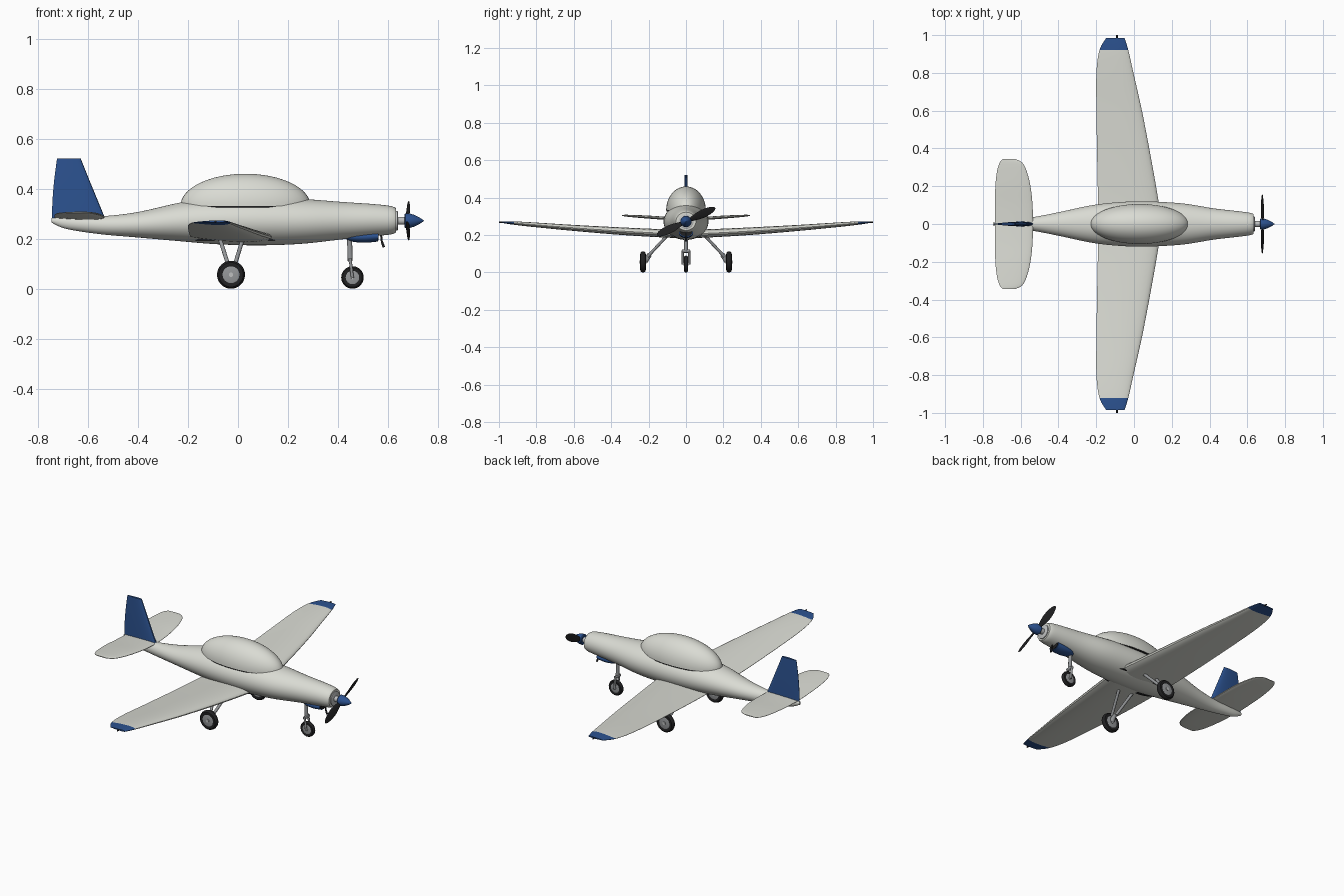
import bpy, bmesh, math
from mathutils import Vector

if "Cube" in bpy.data.objects:
    bpy.data.objects.remove(bpy.data.objects["Cube"])


def material(name, rgb):
    m = bpy.data.materials.new(name)
    m.diffuse_color = (*rgb, 1)
    m.use_nodes = True
    m.node_tree.nodes["Principled BSDF"].inputs["Base Color"].default_value = m.diffuse_color
    return m


WHITE = material("off white paint", (0.70, 0.71, 0.655))
BLUE = material("blue paint", (0.025, 0.085, 0.28))
BLACK = material("black rubber", (0.015, 0.015, 0.016))
GREY = material("grey metal", (0.30, 0.31, 0.32))
STEEL = material("light steel", (0.52, 0.53, 0.53))


def finish(name, bm, mats, rule=None, angle=35):
    bmesh.ops.recalc_face_normals(bm, faces=bm.faces)
    for f in bm.faces:
        f.smooth = True
        f.material_index = rule(f) if rule else 0
    me = bpy.data.meshes.new(name)
    bm.to_mesh(me)
    bm.free()
    me.set_sharp_from_angle(angle=math.radians(angle))
    for m in mats:
        me.materials.append(m)
    ob = bpy.data.objects.new(name, me)
    bpy.context.collection.objects.link(ob)
    return ob


def loft(name, rings, mats, rule=None, angle=35):
    """Skin a list of equal-length point rings and cap both ends."""
    bm = bmesh.new()
    rows = [[bm.verts.new(p) for p in r] for r in rings]
    n = len(rows[0])
    for a, b in zip(rows, rows[1:]):
        for i in range(n):
            j = (i + 1) % n
            bm.faces.new((a[i], a[j], b[j], b[i]))
    bm.faces.new(rows[0])
    bm.faces.new(rows[-1])
    return finish(name, bm, mats, rule, angle)


def smooth_rows(rows, steps=5):
    """Catmull-Rom interpolation through table rows."""
    out = []
    for i in range(len(rows) - 1):
        p0, p1 = rows[max(i - 1, 0)], rows[i]
        p2, p3 = rows[i + 1], rows[min(i + 2, len(rows) - 1)]
        for s in range(steps):
            t = s / steps
            out.append([0.5 * (2 * b + (c - a) * t + (2 * a - 5 * b + 4 * c - d) * t * t
                               + (3 * b - a - 3 * c + d) * t ** 3)
                        for a, b, c, d in zip(p0, p1, p2, p3)])
    return out + [list(rows[-1])]


def lathe(name, origin, axis, profile, mat, n=40, angle=35):
    """Revolve (distance along axis, radius) pairs."""
    o, d = Vector(origin), Vector(axis).normalized()
    u = d.orthogonal().normalized()
    v = d.cross(u)
    rings = [[o + d * h + (u * math.cos(k * math.tau / n) + v * math.sin(k * math.tau / n)) * r
              for k in range(n)] for h, r in profile]
    return loft(name, rings, [mat], angle=angle)


def rod(name, p, q, r, mat):
    d = Vector(q) - Vector(p)
    return lathe(name, p, d, [(0, r), (d.length, r)], mat, 16)


def oval(x, hw, top, bot, n=48):
    zc, hh = (top + bot) / 2, (top - bot) / 2
    return [(x, hw * math.cos(k * math.tau / n), zc + hh * math.sin(k * math.tau / n)) for k in range(n)]


def airfoil(le, te, thick, n=14):
    """Closed section as (chordwise x, offset) pairs."""
    def half(c):
        return 5 * thick * (0.2969 * math.sqrt(c) - 0.126 * c - 0.3516 * c ** 2 + 0.2843 * c ** 3 - 0.1015 * c ** 4)
    cs = [(1 - math.cos(math.pi * k / n)) / 2 for k in range(n + 1)]
    pts = [(c, half(c) + 0.0006) for c in cs] + [(c, -half(c) - 0.0006) for c in reversed(cs[1:])]
    return [(le + (te - le) * c, o) for c, o in pts]


def mirror(ob):
    m = ob.modifiers.new("mirror", 'MIRROR')
    m.use_axis = (False, True, False)
    m.merge_threshold = 0.0005
    return ob


# Fuselage: x, half width, top, bottom
body = [(-0.747, 0.007, 0.283, 0.265), (-0.70, 0.016, 0.287, 0.243), (-0.63, 0.025, 0.288, 0.229),
        (-0.53, 0.037, 0.291, 0.216), (-0.40, 0.062, 0.307, 0.205), (-0.23, 0.098, 0.345, 0.190),
        (-0.10, 0.114, 0.362, 0.179), (0.03, 0.120, 0.368, 0.174), (0.16, 0.116, 0.366, 0.175),
        (0.28, 0.106, 0.358, 0.182), (0.42, 0.083, 0.347, 0.198), (0.54, 0.069, 0.339, 0.210),
        (0.61, 0.060, 0.331, 0.217), (0.633, 0.053, 0.322, 0.225)]
loft("fuselage", [oval(*r) for r in smooth_rows(body)], [WHITE])

# Canopy: flat-bottomed half ellipsoid on a dark sill
bm = bmesh.new()
bmesh.ops.create_uvsphere(bm, u_segments=56, v_segments=32, radius=1)
bmesh.ops.delete(bm, geom=[v for v in bm.verts if v.co.z < -0.01], context='VERTS')
for v in bm.verts:
    v.co = (0.03 + 0.26 * v.co.x, 0.106 * v.co.y, 0.332 + 0.128 * v.co.z)
bmesh.ops.holes_fill(bm, edges=[e for e in bm.edges if e.is_boundary])
finish("canopy", bm, [WHITE, BLACK], lambda f: int(f.normal.z < -0.9))
sill = [[(0.03 + 0.255 * math.cos(k * math.tau / 56), 0.104 * math.sin(k * math.tau / 56), z)
         for k in range(56)] for z in (0.326, 0.332)]
loft("canopy_sill", sill, [BLACK])

# Wings with blue tips: y, leading x, trailing x, z, thickness ratio
wing = [(0, 0.145, -0.185, 0.206, 0.044), (0.12, 0.130, -0.190, 0.209, 0.043), (0.35, 0.090, -0.195, 0.221, 0.039),
        (0.60, 0.042, -0.199, 0.238, 0.031), (0.80, -0.003, -0.199, 0.254, 0.024),
        (0.92, -0.030, -0.183, 0.264, 0.017), (0.985, -0.050, -0.147, 0.269, 0.007)]
rings = [[(x, y, z + o) for x, o in airfoil(le, te, th)] for y, le, te, z, th in smooth_rows(wing, 4)]
mirror(loft("wings", rings, [WHITE, BLUE], lambda f: int(f.calc_center_median().y > 0.921)))
mirror(rod("wingtip_light", (-0.09, 0.98, 0.269), (-0.09, 1.0, 0.269), 0.004, BLACK))

# Dark wing root seam showing along the belly
seam = [(x, 0.083 * math.sqrt(max(0.02, 1 - ((x - 0.005) / 0.2) ** 4)), 0.198, 0.192)
        for x in [-0.19 + 0.0325 * k for k in range(13)]]
loft("wing_root_seam", [[(x, s * w, z) for s, z in ((-1, a), (1, a), (1, b), (-1, b))]
                        for x, w, a, b in seam], [BLACK])

# Tailplane
tail = [(0, -0.535, -0.735, 0.284, 0.016), (0.10, -0.537, -0.735, 0.289, 0.016), (0.20, -0.548, -0.734, 0.296, 0.015),
        (0.28, -0.568, -0.725, 0.301, 0.012), (0.325, -0.592, -0.711, 0.304, 0.008),
        (0.343, -0.625, -0.695, 0.305, 0.003)]
rings = [[(x, y, z + o) for x, o in airfoil(le, te, th)] for y, le, te, z, th in smooth_rows(tail, 4)]
mirror(loft("tailplane", rings, [WHITE]))

# Fin: z, leading x, trailing x, thickness
fin = [(0.280, -0.531, -0.745, 0.024), (0.36, -0.564, -0.742, 0.022),
       (0.44, -0.597, -0.735, 0.018), (0.522, -0.630, -0.724, 0.012)]
loft("fin", [[(x, o, z) for x, o in airfoil(le, te, th)] for z, le, te, th in smooth_rows(fin, 3)], [BLUE])

# Propeller, shaft and spinner
HUB = Vector((0.68, 0, 0.272))
lathe("nose_plate", (0.630, 0, 0.272), (1, 0, 0), [(0, 0.040), (0.008, 0.040), (0.010, 0.036)], STEEL)
lathe("propeller_shaft", (0.62, 0, 0.272), (1, 0, 0), [(0, 0.016), (0.055, 0.016)], STEEL, 24)
lathe("spinner", (0.667, 0, 0.272), (1, 0, 0),
      [(0, 0.026), (0.004, 0.030), (0.02, 0.029), (0.04, 0.023), (0.058, 0.014), (0.070, 0.006), (0.077, 0.001)], BLUE)
blade = [(0.015, 0.016, 0.008), (0.05, 0.034, 0.007), (0.09, 0.046, 0.005), (0.13, 0.042, 0.004),
         (0.16, 0.026, 0.003), (0.172, 0.006, 0.002)]
for name, a in (("propeller_blade_1", math.radians(25)), ("propeller_blade_2", math.radians(205))):
    d = Vector((0, math.cos(a), math.sin(a)))
    t = Vector((0, -math.sin(a), math.cos(a)))
    rings = []
    for r, w, th in smooth_rows(blade, 4):
        p = math.radians(28 - 80 * r)
        c, nrm = t * math.cos(p) + Vector((math.sin(p), 0, 0)), Vector((math.cos(p), 0, 0)) - t * math.sin(p)
        rings.append([HUB + d * r + c * (w / 2 * math.cos(k * math.tau / 16)) + nrm * (th / 2 * math.sin(k * math.tau / 16))
                      for k in range(16)])
    loft(name, rings, [BLACK], angle=60)

# Chin scoop with dark intake, and a small drain pipe
scoop = [(0.435, 0.018, 0.222, 0.197), (0.46, 0.030, 0.226, 0.188), (0.51, 0.037, 0.230, 0.184), (0.56, 0.037, 0.232, 0.189)]
loft("chin_scoop", [oval(*r, 32) for r in smooth_rows(scoop, 3)], [BLUE])
loft("scoop_intake", [oval(x, 0.032, 0.229, 0.193, 32) for x in (0.558, 0.563)], [BLACK])
rod("drain_pipe_upper", (0.572, 0, 0.22), (0.576, 0, 0.185), 0.004, BLACK)
rod("drain_pipe_lower", (0.576, 0, 0.187), (0.584, 0, 0.166), 0.005, BLACK)


def wheel(name, x, y, r, w):
    """Tyre, rim and hub cap revolved about y."""
    c = (x, y, r)
    lathe(name + "_tyre", c, (0, 1, 0), [(-w * 0.40, r * 0.60), (-w * 0.5, r * 0.72), (-w * 0.46, r * 0.87),
          (-w * 0.28, r * 0.97), (0, r), (w * 0.28, r * 0.97), (w * 0.46, r * 0.87), (w * 0.5, r * 0.72),
          (w * 0.40, r * 0.60)], BLACK)
    lathe(name + "_rim", c, (0, 1, 0), [(-w * 0.47, r * 0.50), (-w * 0.42, r * 0.60), (w * 0.42, r * 0.60),
          (w * 0.47, r * 0.50)], GREY)
    lathe(name + "_hub", c, (0, 1, 0), [(-w * 0.6, r * 0.16), (w * 0.6, r * 0.16)], STEEL, 20)


# Main landing gear: splayed V struts
for side, s in (("left", -1), ("right", 1)):
    wheel(side + "_main_wheel", -0.028, s * 0.23, 0.056, 0.03)
    foot = -0.028, s * 0.205, 0.085
    rod(side + "_rear_strut", (-0.075, s * 0.09, 0.208), (foot[0] - 0.008, foot[1], foot[2]), 0.008, GREY)
    rod(side + "_front_strut", (0.022, s * 0.09, 0.208), (foot[0] + 0.012, foot[1], foot[2]), 0.008, GREY)
    rod(side + "_strut_foot", (-0.028, s * 0.195, 0.095), (-0.028, s * 0.218, 0.058), 0.013, GREY)

# Nose gear: leg and fork
wheel("nose_wheel", 0.458, 0, 0.045, 0.024)
rod("nose_leg", (0.446, 0, 0.215), (0.449, 0, 0.112), 0.010, GREY)
rod("nose_fork_bridge", (0.449, -0.021, 0.114), (0.449, 0.021, 0.114), 0.009, GREY)
for side, s in (("left", -1), ("right", 1)):
    rod(side + "_nose_fork", (0.449, s * 0.017, 0.118), (0.458, s * 0.017, 0.042), 0.006, GREY)
